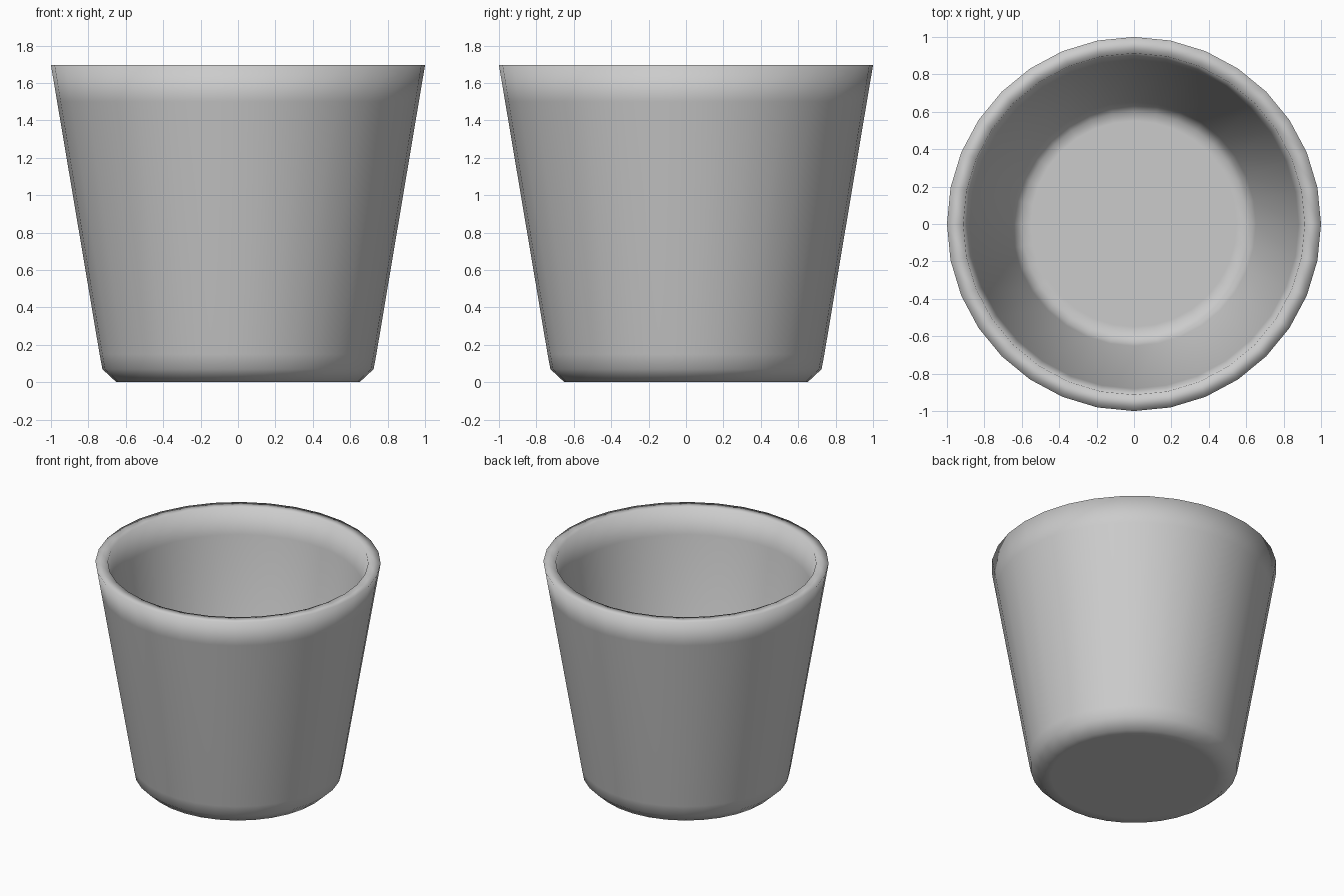
import bpy, bmesh
from math import cos, sin, tau

if "Cube" in bpy.data.objects:
    bpy.data.objects.remove(bpy.data.objects["Cube"])

SIDES = 32

# Cup wall profile (radius, height): underside, outer wall, rim, inner wall, inner floor
profile = [(0.58, 0.0), (0.65, 0.0), (0.725, 0.07), (0.74, 0.15), (0.967, 1.5),
           (1.0, 1.695), (0.913, 1.695), (0.88, 1.5), (0.652, 0.16),
           (0.635, 0.13), (0.60, 0.09), (0.55, 0.09)]


def ring(bm, radius, z):
    return [bm.verts.new((radius * cos(tau * i / SIDES), radius * sin(tau * i / SIDES), z))
            for i in range(SIDES)]


# Revolve the profile and cap the underside and inner floor
bm = bmesh.new()
rings = [ring(bm, r, z) for r, z in profile]
for lower, upper in zip(rings, rings[1:]):
    for i in range(SIDES):
        j = (i + 1) % SIDES
        bm.faces.new((lower[i], lower[j], upper[j], upper[i]))
bm.faces.new(rings[0][::-1])
bm.faces.new(rings[-1])
bmesh.ops.recalc_face_normals(bm, faces=bm.faces)
for face in bm.faces:
    face.smooth = True

mesh = bpy.data.meshes.new("cup")
bm.to_mesh(mesh)
bm.free()
cup = bpy.data.objects.new("cup", mesh)
bpy.context.collection.objects.link(cup)
